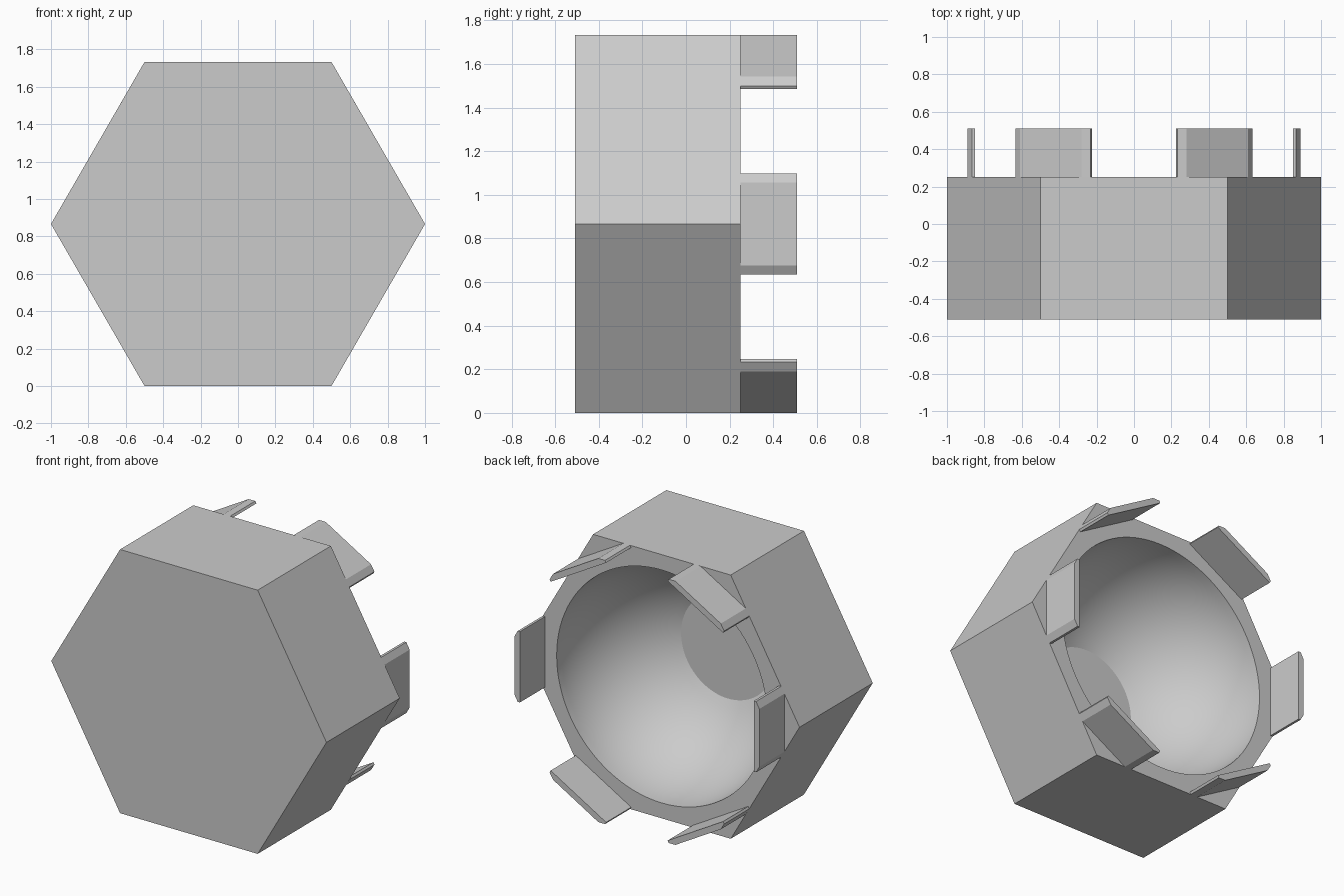
import bpy, bmesh, math
from mathutils import Matrix, Vector

MID_Z = math.sqrt(3) / 2      # hexagon centre height
FRONT, RIM, TIP = -0.51, 0.25, 0.51
BOWL_R, BOWL_DEPTH = 0.765, 0.685

if "Cube" in bpy.data.objects:
    bpy.data.objects.remove(bpy.data.objects["Cube"], do_unlink=True)

grey = bpy.data.materials.new("plain grey")
grey.use_nodes = True
grey.diffuse_color = (0.6, 0.6, 0.6, 1)
grey.node_tree.nodes["Principled BSDF"].inputs["Base Color"].default_value = (0.6, 0.6, 0.6, 1)


def add_object(name, bm):
    bmesh.ops.recalc_face_normals(bm, faces=bm.faces)
    mesh = bpy.data.meshes.new(name)
    bm.to_mesh(mesh)
    bm.free()
    mesh.materials.append(grey)
    obj = bpy.data.objects.new(name, mesh)
    bpy.context.collection.objects.link(obj)
    return obj


def prism(name, outline, y0, y1, angle=0):
    """Extrude an (x, z) outline along y, turned about the hexagon centre."""
    bm = bmesh.new()
    face = bm.faces.new([bm.verts.new((x, y0, z)) for x, z in outline])
    ext = bmesh.ops.extrude_face_region(bm, geom=[face])["geom"]
    bmesh.ops.translate(bm, vec=(0, y1 - y0, 0),
                        verts=[v for v in ext if isinstance(v, bmesh.types.BMVert)])
    place = Matrix.Translation((0, 0, MID_Z)) @ Matrix.Rotation(angle, 4, "Y")
    bmesh.ops.transform(bm, matrix=place, verts=bm.verts)
    return add_object(name, bm)


# Hexagonal body
corners = [math.radians(60 * i) for i in range(6)]
body = prism("hexagonal_body", [(math.cos(a), math.sin(a)) for a in corners], FRONT, RIM)

# Bowl cutter: a sphere centred on the rim plane, cut flat at the floor
bm = bmesh.new()
bmesh.ops.create_uvsphere(bm, u_segments=96, v_segments=48, radius=BOWL_R,
                          matrix=Matrix.Rotation(math.pi / 2, 4, "X"))
bmesh.ops.translate(bm, verts=bm.verts, vec=(0, RIM, MID_Z))
cut = bmesh.ops.bisect_plane(bm, geom=bm.verts[:] + bm.edges[:] + bm.faces[:],
                             plane_co=Vector((0, RIM - BOWL_DEPTH, 0)),
                             plane_no=Vector((0, -1, 0)), clear_outer=True)
bmesh.ops.contextual_create(
    bm, geom=[e for e in cut["geom_cut"] if isinstance(e, bmesh.types.BMEdge)])
cutter = add_object("bowl_cutter", bm)
cutter.hide_render = True

# Hollow the body, then drop the cutter
hollow = body.modifiers.new("bowl", "BOOLEAN")
hollow.operation = "DIFFERENCE"
hollow.solver = "EXACT"
hollow.object = cutter
bpy.context.view_layer.objects.active = body
body.select_set(True)
bpy.ops.object.modifier_apply(modifier=hollow.name)
bpy.data.objects.remove(cutter, do_unlink=True)
bpy.ops.object.shade_smooth_by_angle(angle=math.radians(25))

# Six rim tabs, one at each corner, with edges chamfered flush to the body sides
half = [(0.85, 0.2325), (0.866, 0.2325), (0.89, 0.19)]
tab_outline = half + [(x, -z) for x, z in reversed(half)]
for i, a in enumerate(corners):
    prism(f"rim_tab_{i + 1}", tab_outline, RIM, TIP, a)
